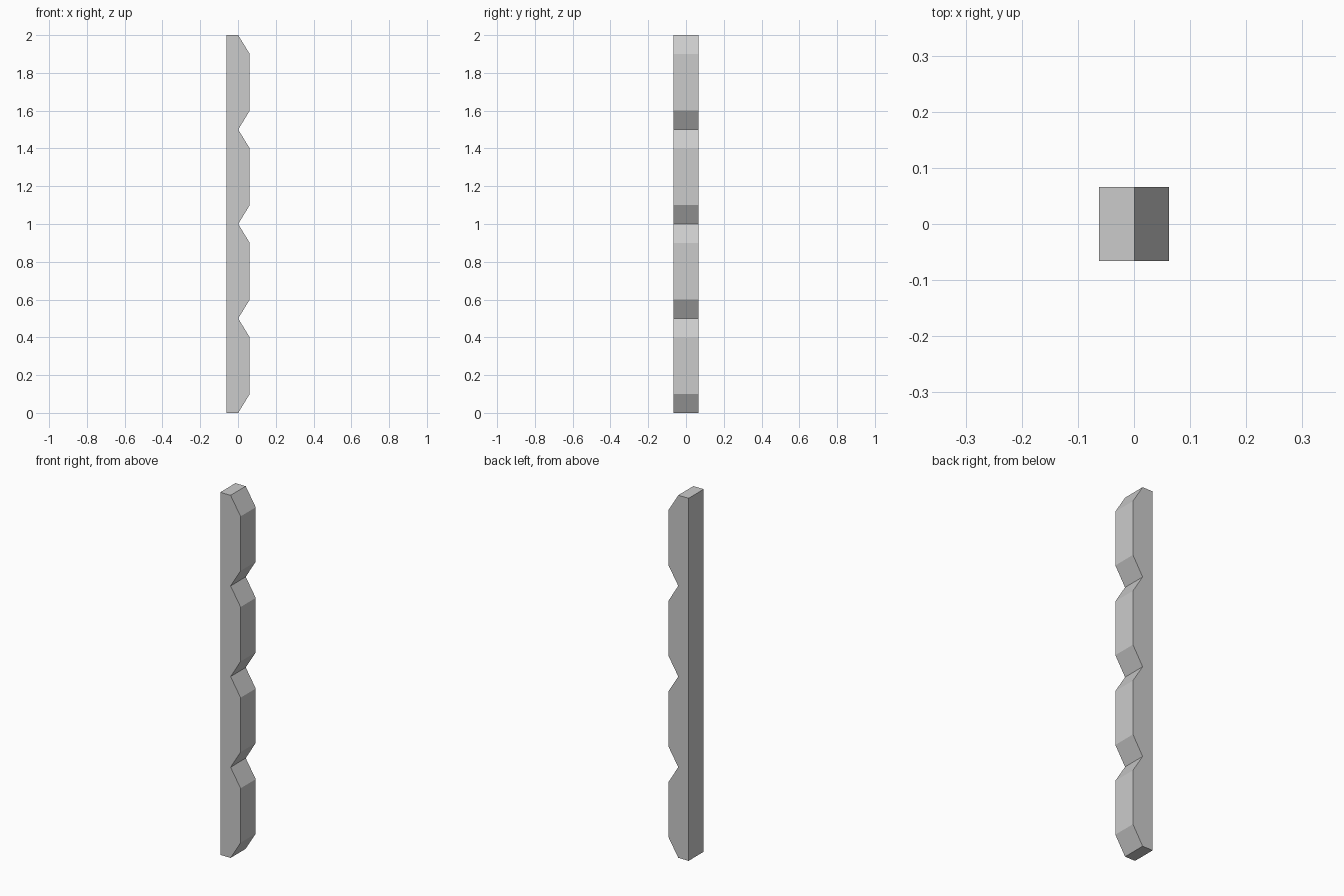
import bpy
import bmesh

if "Cube" in bpy.data.objects:
    bpy.data.objects.remove(bpy.data.objects["Cube"])

HALF_X, HALF_Y = 0.062, 0.066
SEGMENT, BEVEL, COUNT = 0.5, 0.1, 4
NOTCH_X = 0.001

# Side profile (x, z): straight back, row of chamfered blocks on the right
profile = [(-HALF_X, 0.0), (NOTCH_X, 0.0)]
for i in range(COUNT):
    z = i * SEGMENT
    profile += [(HALF_X, z + BEVEL),
                (HALF_X, z + SEGMENT - BEVEL),
                (NOTCH_X, z + SEGMENT)]
profile.append((-HALF_X, COUNT * SEGMENT))

# Notched post: profile extruded through its depth
bm = bmesh.new()
face = bm.faces.new([bm.verts.new((x, -HALF_Y, z)) for x, z in profile])
extruded = bmesh.ops.extrude_face_region(bm, geom=[face], use_keep_orig=True)
moved = [v for v in extruded["geom"] if isinstance(v, bmesh.types.BMVert)]
bmesh.ops.translate(bm, verts=moved, vec=(0, 2 * HALF_Y, 0))
bmesh.ops.recalc_face_normals(bm, faces=bm.faces)

mesh = bpy.data.meshes.new("notched_post")
bm.to_mesh(mesh)
bm.free()
post = bpy.data.objects.new("notched_post", mesh)
bpy.context.collection.objects.link(post)
